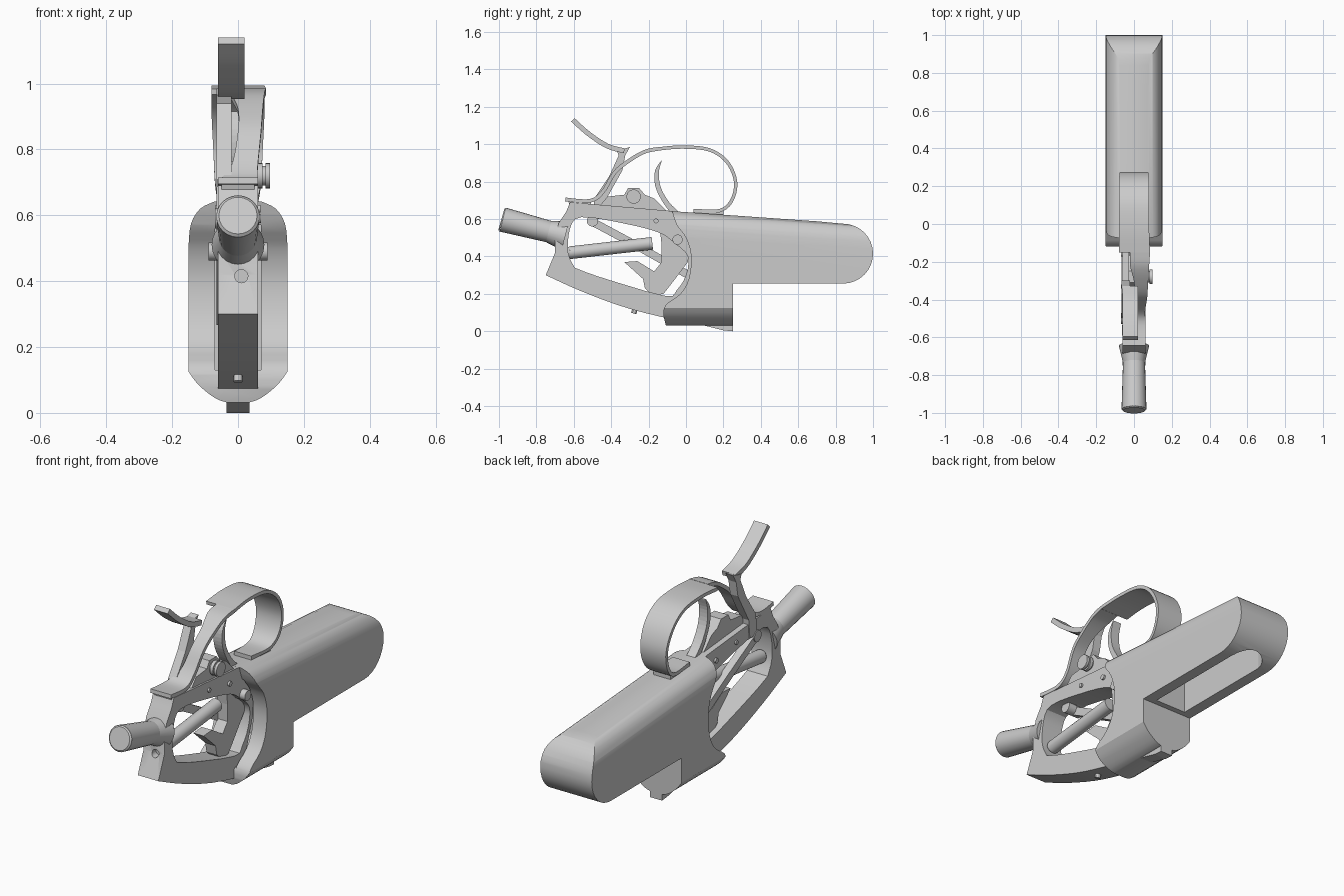
import bpy, bmesh, math
from mathutils import Vector

cube = bpy.data.objects.get("Cube")
if cube:
    bpy.data.objects.remove(cube)

GREY = (0.6, 0.6, 0.6, 1)
metal = bpy.data.materials.new("grey_metal")
metal.use_nodes = True
metal.diffuse_color = GREY
metal.node_tree.nodes["Principled BSDF"].inputs["Base Color"].default_value = GREY


def finish(name, bm):
    bmesh.ops.recalc_face_normals(bm, faces=bm.faces[:])
    mesh = bpy.data.meshes.new(name)
    bm.to_mesh(mesh)
    bm.free()
    mesh.materials.append(metal)
    obj = bpy.data.objects.new(name, mesh)
    bpy.context.collection.objects.link(obj)
    return obj


def skin(name, rings):
    """Join equal rings of points into a closed solid."""
    bm = bmesh.new()
    rows = [[bm.verts.new(p) for p in ring] for ring in rings]
    count = len(rows[0])
    for a, b in zip(rows, rows[1:]):
        for i in range(count):
            j = (i + 1) % count
            bm.faces.new((a[i], a[j], b[j], b[i]))
    bm.faces.new(rows[0])
    bm.faces.new(rows[-1])
    return finish(name, bm)


def plate(name, profile, lo, hi):
    """Side profile (y, z) extruded across x."""
    return skin(name, [[(x, y, z) for y, z in profile] for x in (lo, hi)])


def curve(points, steps=5):
    """Smooth path through tuples of any size."""
    path = [points[0]] + list(points) + [points[-1]]
    out = []
    for a, b, c, d in zip(path, path[1:], path[2:], path[3:]):
        for k in range(steps):
            t = k / steps
            out.append(tuple(
                q + t * (r - p + t * (2 * p - 5 * q + 4 * r - s + t * (3 * (q - r) + s - p))) / 2
                for p, q, r, s in zip(a, b, c, d)))
    return out + [points[-1]]


def strip(name, points, thick):
    """Flat strip through (y, z, x_low, x_high) points."""
    path, rings = curve(points), []
    for i, (y, z, lo, hi) in enumerate(path):
        a, b = path[max(i - 1, 0)], path[min(i + 1, len(path) - 1)]
        along = Vector((b[0] - a[0], b[1] - a[1])).normalized() * thick / 2
        v, w = -along.y, along.x
        rings.append([(lo, y + v, z + w), (hi, y + v, z + w),
                      (hi, y - v, z - w), (lo, y - v, z - w)])
    return smooth(skin(name, rings))


def rod(name, start, end, r1, r2=None, sides=24):
    start, end = Vector(start), Vector(end)
    bm = bmesh.new()
    bmesh.ops.create_cone(bm, cap_ends=True, segments=sides, radius1=r1,
                          radius2=r1 if r2 is None else r2, depth=(end - start).length)
    turn = (end - start).to_track_quat("Z", "Y")
    for v in bm.verts:
        v.co = turn @ v.co + (start + end) / 2
    return smooth(finish(name, bm))


def cross_pin(name, y, z, r, lo, hi):
    return rod(name, (lo, y, z), (hi, y, z), r)


def smooth(obj):
    bpy.ops.object.select_all(action="DESELECT")
    obj.select_set(True)
    bpy.context.view_layer.objects.active = obj
    bpy.ops.object.shade_smooth_by_angle(angle=math.radians(30))
    return obj


def carve(obj, *tools, mode="DIFFERENCE"):
    for tool in tools:
        mod = obj.modifiers.new("carve", "BOOLEAN")
        mod.operation, mod.object, mod.solver = mode, tool, "EXACT"
        bpy.context.view_layer.objects.active = obj
        bpy.ops.object.modifier_apply(modifier=mod.name)
        bpy.data.objects.remove(tool)
    return smooth(obj)


# housing: rounded section running back, trimmed to the side outline
half = curve([(.07, .637), (.115, .615), (.143, .57), (.15, .51)], 3) + \
    curve([(.15, .125), (.12, .085), (.07, .045), (.035, .032)], 3)
section = half + [(-x, z) for x, z in reversed(half)]
housing = skin("housing", [[(x, y, z - .07 * y * (z > .4)) for x, z in section]
                           for y in (-.2, 1.1)])
tail = [(.84 + .16 * math.sin(a), .415 + .16 * math.cos(a))
        for a in (math.pi * i / 16 for i in range(17))]
mouth = curve([(-.12, .08), (-.11, .14), (-.03, .2), (.015, .28), (.028, .4),
               (0, .5), (-.05, .57), (-.08, .66)], 3)
outline = plate("outline", tail + [(.25, .255), (.25, 0), (-.1, 0)] + mouth, -.3, .3)
carve(housing, outline, mode="INTERSECT")

# open front pocket and the slot under the barrel
pocket = plate("pocket", [(-.3, .13), (.14, .13), (.14, .57), (-.3, .57)], -.07, .07)
slot_plan = [(.09 * math.cos(a), .84 + .09 * math.sin(a))
             for a in (math.pi * i / 12 for i in range(13))] + [(-.09, .28), (.09, .28)]
slot = skin("slot", [[(x, y, z) for x, y in slot_plan] for z in (.1, .46)])
carve(housing, pocket, slot)

# front frame with its large window
frame = plate("frame", curve([(-.75, .3), (-.55, .21), (-.3, .12), (0, .05), (.2, .04)], 4)
              + [(.2, .2), (-.02, .17), (.04, .35), (.03, .5), (.1, .62), (-.1, .645),
                 (-.62, .69), (-.64, .64), (-.68, .58), (-.7, .5), (-.7, .42)], -.06, .06)
window = plate("window", curve([(-.595, .34), (-.46, .29), (-.115, .19), (-.05, .22), (0, .3),
                                (.01, .4), (-.06, .47), (-.15, .53), (-.35, .58), (-.56, .61),
                                (-.62, .55), (-.63, .42), (-.595, .34)], 3)[:-1], -.2, .2)
sockets = [rod("socket", (x, -.9, z), (x, -.67, z), r) for x, z, r in
           ((.01, .415, .02), (0, .345, .028))]
carve(frame, window, *sockets)

# hollow nose tube with a flared root
nose = rod("nose_tube", (0, -.98, .597), (0, -.69, .522), .066, .057)
carve(nose, rod("bore", (0, -1.05, .615), (0, -.86, .566), .024))
rod("nose_root", (0, -.74, .535), (0, -.645, .51), .057, .08)
rod("nose_rim", (0, -.987, .599), (0, -.98, .597), .058, .066)
carve(bpy.data.objects["nose_rim"], rod("bore", (0, -1.05, .615), (0, -.86, .566), .024))

# looped guard band, stepped on one side for the lever
strip("guard_band", [(-.15, .975, -.08, .085), (-.02, .985, -.08, .08), (.125, .97, -.08, .08),
                     (.22, .905, -.08, .08), (.265, .8, -.075, .075), (.245, .7, -.07, .07),
                     (.18, .645, -.06, .06), (.055, .645, -.05, .05)], .018)
strip("guard_front", [(-.645, .705, -.06, .06), (-.515, .697, -.06, .06), (-.445, .745, -.02, .06),
                      (-.38, .85, 0, .07), (-.3, .915, 0, .075), (-.22, .96, -.02, .08),
                      (-.15, .975, -.02, .085)], .02)
plate("guard_foot", [(.04, .62), (.2, .61), (.2, .645), (.04, .655)], -.05, .05)
plate("front_ledge", [(-.62, .66), (-.5, .66), (-.51, .69), (-.63, .7)], -.05, .05)

# cocking lever: thumb grip, stem and the long inner link
strip("lever_grip", [(-.605, 1.13, -.06, .02), (-.52, 1.055, -.06, .02), (-.42, .99, -.06, .02),
                     (-.33, .965, -.06, .02)], .026)
plate("lever_stem", [(-.3, .985), (-.37, .965), (-.36, .94), (-.41, .83), (-.49, .71), (-.5, .6),
                     (-.44, .6), (-.43, .7), (-.34, .86), (-.325, .94)], -.065, -.02)
strip("lever_link", [(-.51, .59, -.065, -.025), (-.25, .45, -.065, -.025),
                     (.04, .285, -.065, -.025)], .042)

# trigger and the lock plate it hangs from
plate("trigger", curve([(-.13, .915), (-.165, .86), (-.165, .78), (-.13, .7), (-.08, .63)], 4)
      + curve([(-.03, .63), (-.09, .69), (-.135, .77), (-.145, .85), (-.13, .91)], 4), -.025, .025)
plate("lock_plate", [(-.47, .66), (-.42, .72), (-.33, .73), (-.31, .765), (-.25, .765), (-.22, .73),
                     (-.17, .71), (-.1, .64)], -.03, .05)

# striker inside the window
plate("striker", [(-.33, .37), (-.26, .375), (-.17, .32), (-.13, .37), (-.13, .46), (-.14, .55),
                  (-.03, .55), (.02, .47), (.01, .37), (-.05, .29), (-.12, .2), (-.18, .19),
                  (-.22, .23), (-.23, .28)], -.03, .03)

# spring guide rod with a slim tip
rod("guide_rod", (0, -.62, .42), (0, -.18, .47), .034)
rod("guide_tip", (0, -.66, .415), (0, -.62, .42), .012, .034)

# pins, knob and screws
for name, y, z, r, lo, hi in (
        ("main_pin", -.045, .49, .027, -.09, .09),
        ("front_pin", -.33, .62, .011, -.068, .068),
        ("middle_pin", -.16, .59, .013, -.07, .07),
        ("knob_stem", -.28, .72, .03, .04, .09),
        ("knob_inner_rim", -.28, .72, .038, .058, .075),
        ("knob_outer_rim", -.28, .72, .038, .083, .097),
        ("link_pivot", -.5, .59, .03, -.07, .02)):
    cross_pin(name, y, z, r, lo, hi)
rod("bottom_pin", (0, -.28, .095), (0, -.26, .16), .014, sides=12)

# small heel below the housing
plate("heel_tab", [(.02, .05), (.25, .04), (.25, 0), (.2, .005)], -.035, .035)
